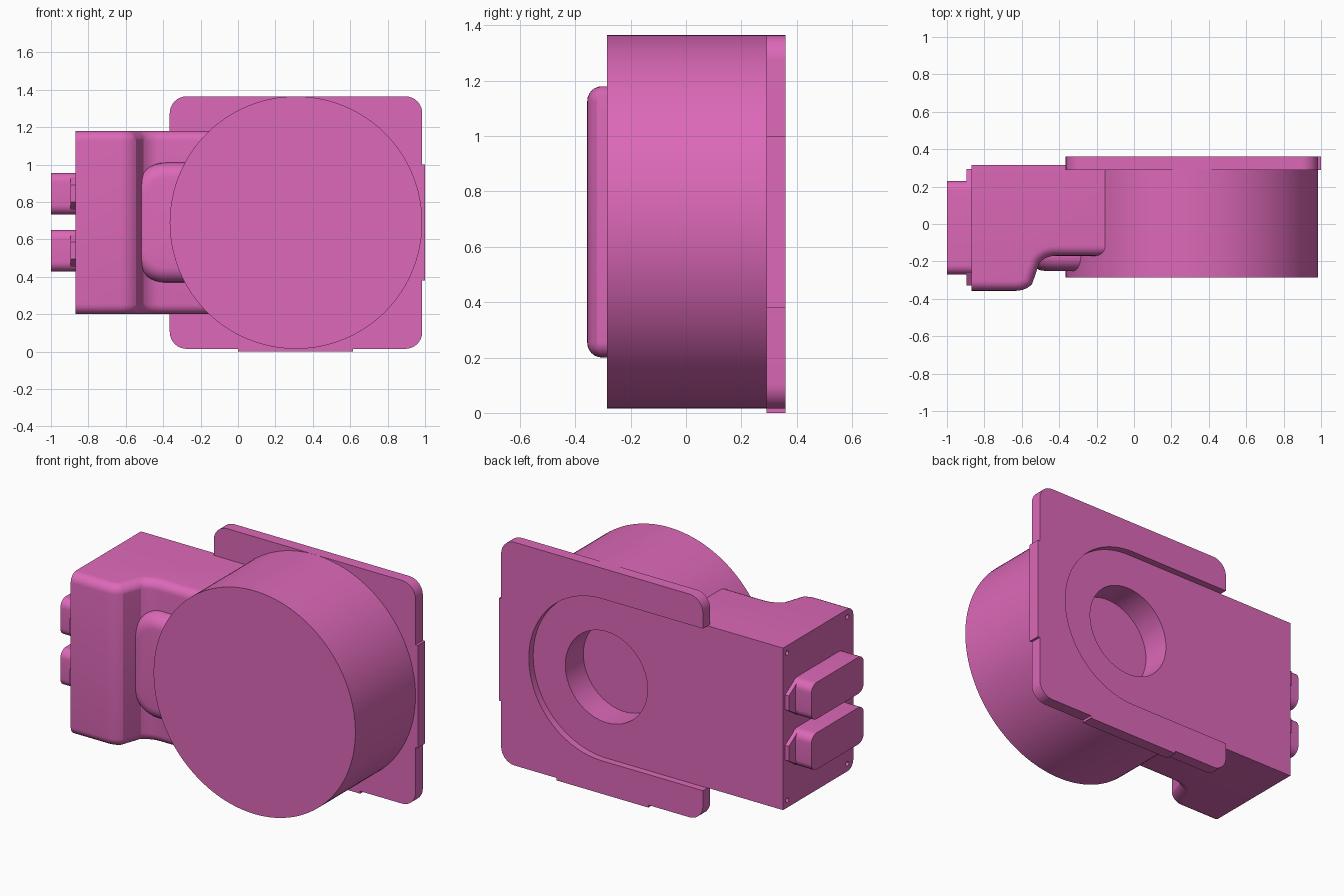
import bpy, bmesh, math

if "Cube" in bpy.data.objects:
    bpy.data.objects.remove(bpy.data.objects["Cube"])

mat = bpy.data.materials.new("pink")
mat.diffuse_color = (0.72, 0.14, 0.48, 1)
mat.use_nodes = True
mat.node_tree.nodes["Principled BSDF"].inputs["Base Color"].default_value = mat.diffuse_color

# Axis mapping: 2D profile (u, v) and extrusion distance d -> xyz
MAP = {"x": lambda u, v, d: (d, u, v),
       "y": lambda u, v, d: (u, d, v),
       "z": lambda u, v, d: (u, v, d)}


def arc(cu, cv, r, a0, a1, n=8):
    return [(cu + r * math.cos(math.radians(a0 + (a1 - a0) * i / n)),
             cv + r * math.sin(math.radians(a0 + (a1 - a0) * i / n))) for i in range(n + 1)]


def circle(cu, cv, r, n=128):
    return arc(cu, cv, r, 0, 360, n)[:-1]


def round_rect(u0, u1, v0, v1, r, n=8):
    return (arc(u1 - r, v1 - r, r, 0, 90, n) + arc(u0 + r, v1 - r, r, 90, 180, n)
            + arc(u0 + r, v0 + r, r, 180, 270, n) + arc(u1 - r, v0 + r, r, 270, 360, n))


def prism(name, pts, d0, d1, axis="y", bevel=0, pick=None):
    """Extrude a profile; bevel the edges whose two ends satisfy pick."""
    bm = bmesh.new()
    m = MAP[axis]
    a = [bm.verts.new(m(u, v, d0)) for u, v in pts]
    b = [bm.verts.new(m(u, v, d1)) for u, v in pts]
    bm.faces.new(a)
    bm.faces.new(b[::-1])
    n = len(pts)
    for i in range(n):
        j = (i + 1) % n
        bm.faces.new((a[i], b[i], b[j], a[j]))
    bmesh.ops.recalc_face_normals(bm, faces=bm.faces)
    if bevel:
        edges = [e for e in bm.edges if pick(e)]
        bmesh.ops.bevel(bm, geom=edges, offset=bevel, segments=6, profile=0.5,
                        affect='EDGES', clamp_overlap=True)
    me = bpy.data.meshes.new(name)
    bm.to_mesh(me)
    bm.free()
    ob = bpy.data.objects.new(name, me)
    bpy.context.collection.objects.link(ob)
    me.materials.append(mat)
    return ob


def cut(ob, *cutters):
    for c in cutters:
        mod = ob.modifiers.new("cut", 'BOOLEAN')
        mod.operation = 'DIFFERENCE'
        mod.solver = 'EXACT'
        mod.object = c
        c.hide_render = True
        c.hide_set(True)
        bpy.context.view_layer.objects.active = ob
        bpy.ops.object.modifier_apply(modifier=mod.name)
        bpy.data.objects.remove(c)


CX, CZ = 0.31, 0.69


def bore():
    return prism("bore_cutter", circle(CX, CZ, 0.275, 96), 0.145, 0.6)


# Round drum
drum = prism("drum", circle(CX, CZ, 0.675), -0.285, 0.29)
cut(drum, bore())

# Square back plate with an open-ended recess and central bore
plate = prism("back_plate", round_rect(-0.365, 0.985, 0.015, 1.365, 0.09), 0.29, 0.36)
slot = arc(CX, CZ, 0.49, -90, 90, 48) + [(-0.6, CZ + 0.49), (-0.6, CZ - 0.49)]
cut(plate, prism("recess_cutter", slot, 0.318, 0.6), bore())

# Thin locating tabs on the plate edges
prism("side_tab", [(0.985, 0.38), (1.0, 0.38), (1.0, 1.0), (0.985, 1.0)], 0.29, 0.36)
prism("bottom_tab", [(0, 0), (0.615, 0), (0.615, 0.015), (0, 0.015)], 0.29, 0.36)

# Side housing with an S-curved front and rounded front edges
R = 0.12
s = R * math.sin(math.radians(45))
c = R - s
front = ([(-0.87, -0.357)] + arc(-0.63, -0.357 + R, R, -90, -45, 5)
         + arc(-0.42, -0.17 - R, R, 135, 90, 5) + [(-0.02, -0.17)])


def front_edge(e):
    p, q = (v.co for v in e.verts)
    return abs(p.z - q.z) < 1e-5 and max(p.y, q.y) < -0.1


housing = prism("side_housing", front + [(-0.02, 0.315), (-0.87, 0.315)],
                0.2, 1.18, "z", 0.055, front_edge)
cut(housing, *[prism("screw_cutter", circle(y, z, 0.014, 16), -0.95, -0.84, "x")
               for y in (-0.3, 0.275) for z in (0.245, 1.135)])

# Rounded bulge between housing and drum
prism("bulge", round_rect(-0.56, 0.1, CZ - 0.32, CZ + 0.32, 0.17, 10), -0.25, 0.0, "y", 0.08,
      lambda e: all(v.co.y < -0.24 for v in e.verts))

# Two connectors: tapered flange and rounded plug
MY = -0.0175
for name, z in (("upper", 0.845), ("lower", 0.54)):
    flange = [(MY + 0.225, z + 0.1), (MY - 0.225, z + 0.1), (MY - 0.3125, z + 0.045),
              (MY - 0.3125, z - 0.045), (MY - 0.225, z - 0.1), (MY + 0.225, z - 0.1),
              (MY + 0.3125, z - 0.045), (MY + 0.3125, z + 0.045)]
    prism(name + "_connector_flange", flange, -0.895, -0.86, "x")
    prism(name + "_connector_plug", round_rect(-0.27, 0.23, z - 0.111, z + 0.111, 0.05),
          -1.0, -0.865, "x")

# Smooth shading with sharp edges kept
bpy.ops.object.select_all(action='DESELECT')
for ob in bpy.context.scene.objects:
    ob.select_set(True)
    bpy.context.view_layer.objects.active = ob
bpy.ops.object.shade_smooth_by_angle(angle=math.radians(30))
